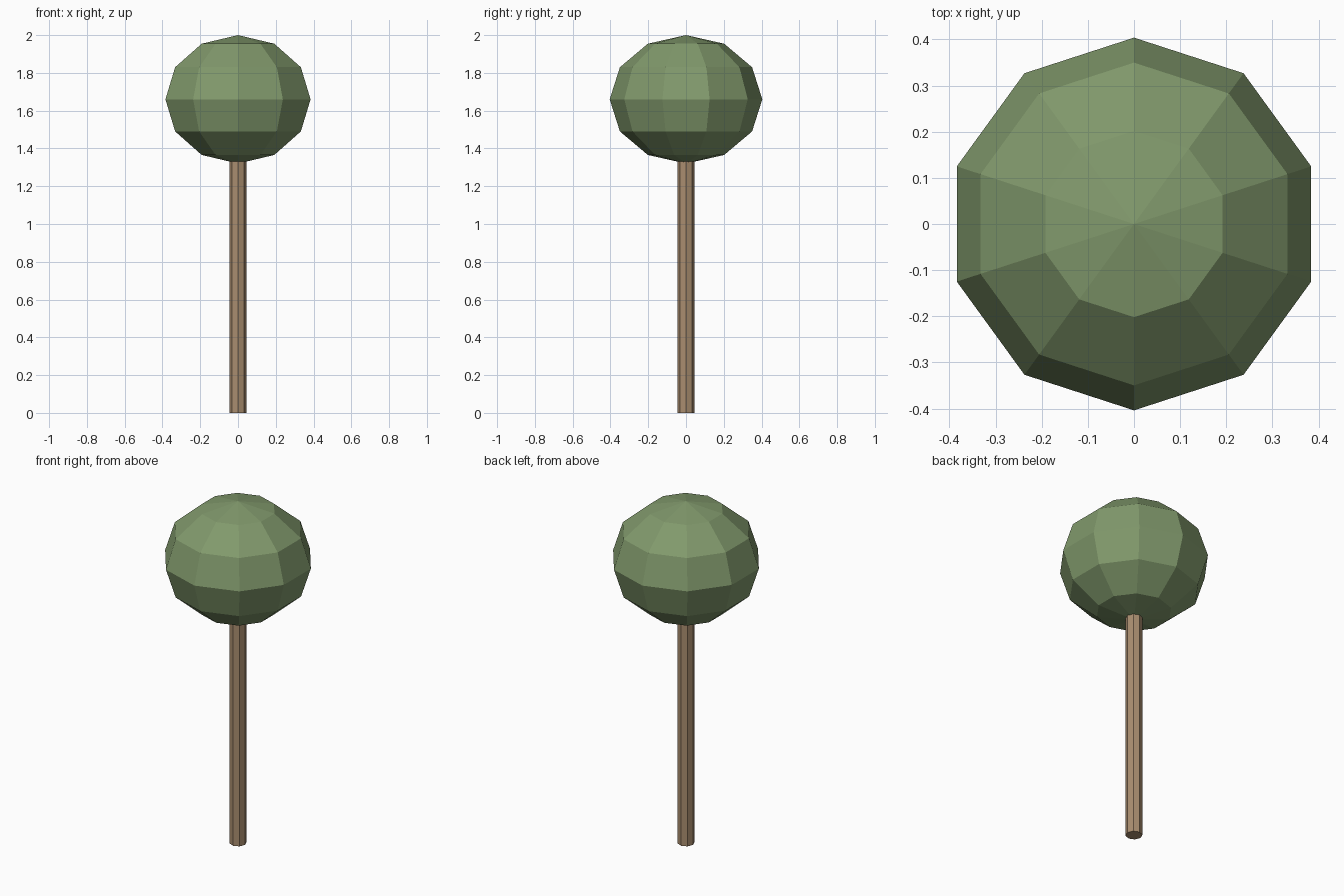
import bpy, bmesh
from mathutils import Matrix

if "Cube" in bpy.data.objects:
    bpy.data.objects.remove(bpy.data.objects["Cube"])


def add_part(name, bm, color):
    mesh = bpy.data.meshes.new(name)
    bm.to_mesh(mesh)
    bm.free()
    mat = bpy.data.materials.new(name + "_color")
    mat.diffuse_color = color
    mat.use_nodes = True
    mat.node_tree.nodes["Principled BSDF"].inputs["Base Color"].default_value = mat.diffuse_color
    mesh.materials.append(mat)
    obj = bpy.data.objects.new(name, mesh)
    bpy.context.collection.objects.link(obj)
    return obj


# Trunk: slim octagonal post
bm = bmesh.new()
bmesh.ops.create_cone(bm, cap_ends=True, segments=8, radius1=0.045, radius2=0.045,
                      depth=1.34, matrix=Matrix.Translation((0, 0, 0.67)))
add_part("trunk", bm, (0.40, 0.27, 0.16, 1))

# Foliage: faceted ball, slightly flattened, corners on the x axis
bm = bmesh.new()
bmesh.ops.create_uvsphere(bm, u_segments=10, v_segments=6, radius=1,
                          matrix=Matrix.Translation((0, 0, 1.66))
                          @ Matrix.Diagonal((0.404, 0.404, 0.34, 1)))
add_part("foliage", bm, (0.22, 0.32, 0.15, 1))
